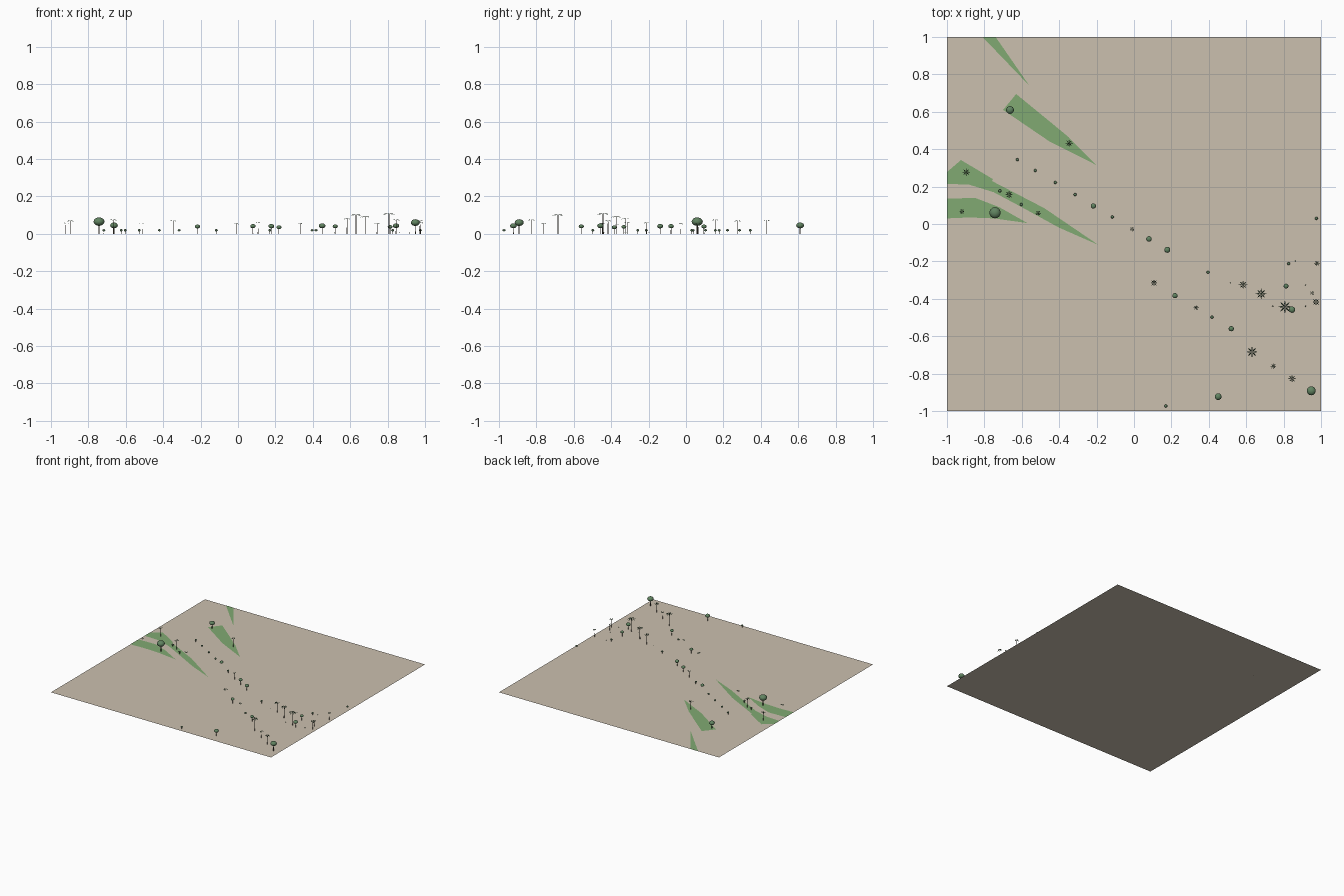
import bpy, bmesh
from math import sin, cos, pi
from mathutils import Matrix, Vector

if "Cube" in bpy.data.objects:
    bpy.data.objects.remove(bpy.data.objects["Cube"])


def material(name, rgb):
    m = bpy.data.materials.new(name)
    m.diffuse_color = (*rgb, 1)
    m.use_nodes = True
    m.node_tree.nodes["Principled BSDF"].inputs["Base Color"].default_value = m.diffuse_color
    return m


SAND = material("sand", (0.60, 0.53, 0.43))
GRASS = material("grass", (0.22, 0.40, 0.17))
LEAF = material("leaf", (0.12, 0.23, 0.12))
FROND = material("frond", (0.06, 0.11, 0.06))
BARK = material("bark", (0.10, 0.08, 0.06))


def finish(bm, name, mat, smooth=False):
    me = bpy.data.meshes.new(name)
    for f in bm.faces:
        f.smooth = smooth
    bm.to_mesh(me)
    bm.free()
    me.materials.append(mat)
    ob = bpy.data.objects.new(name, me)
    bpy.context.collection.objects.link(ob)
    return ob


def flat(name, pts, z, mat):
    bm = bmesh.new()
    f = bm.faces.new([bm.verts.new((x, y, z)) for x, y in pts])
    f.normal_update()
    if f.normal.z < 0:
        f.normal_flip()
    bmesh.ops.triangulate(bm, faces=bm.faces[:])
    finish(bm, name, mat)


def trunk(name, x, y, h, r):
    bm = bmesh.new()
    bmesh.ops.create_cone(bm, cap_ends=True, segments=6, radius1=r, radius2=r * 0.7,
                          depth=h, matrix=Matrix.Translation((x, y, h / 2)))
    finish(bm, name, BARK)


def round_tree(name, x, y, r, h):
    trunk(name + "_trunk", x, y, h, r * 0.12)
    bm = bmesh.new()
    bmesh.ops.create_uvsphere(bm, u_segments=14, v_segments=8, radius=r,
                              matrix=Matrix.Translation((x, y, h)) @ Matrix.Diagonal((1, 1, 0.75, 1)))
    finish(bm, name + "_canopy", LEAF, True)


def palm(name, x, y, r, h):
    trunk(name + "_trunk", x, y, h, r * 0.09)
    bm = bmesh.new()
    for i in range(8):
        a = 2 * pi * i / 8
        d, s = Vector((cos(a), sin(a), 0)), Vector((-sin(a), cos(a), 0))
        c = Vector((x, y, h))

        def v(along, side, up):
            return bm.verts.new(c + d * along * r + s * side * r + Vector((0, 0, up * r)))
        base, left, mid = v(0, 0, 0), v(0.55, 0.13, 0.06), v(0.55, 0, 0.14)
        right, tip = v(0.55, -0.13, 0.06), v(1.05, 0, -0.16)
        for tri in ((base, mid, left), (base, right, mid), (left, mid, tip), (mid, right, tip)):
            bm.faces.new(tri)
    finish(bm, name + "_fronds", FROND)


# Ground sheet
flat("ground", [(-1, -1), (1, -1), (1, 1), (-1, 1)], 0, SAND)

# Tapering grass strips
strips = [
    [(-.81, 1), (-.74, 1), (-.56, .74)],
    [(-.63, .695), (-.465, .56), (-.35, .465), (-.203, .316), (-.45, .44), (-.70, .61)],
    [(-1, .278), (-.925, .342), (-.754, .24), (-.76, .23), (-.48, .085), (-.19, -.112),
     (-.4, -.02), (-.6, .09), (-.75, .17), (-.88, .21), (-1, .215)],
    [(-1, .135), (-.85, .14), (-.72, .09), (-.57, .005), (-.75, .03), (-.88, .035), (-1, .03)],
]
for i, pts in enumerate(strips):
    flat(f"grass_strip_{i}", pts, 0.001, GRASS)

# Round trees: x, y, canopy radius, canopy height
trees = [(-.663, .61, .021, .045), (-.743, .06, .03, .065), (-.217, .096, .014, .039),
         (.08, -.08, .015, .041), (.178, -.138, .016, .041), (.219, -.383, .014, .035),
         (.52, -.56, .014, .04), (.813, -.332, .013, .037), (.845, -.458, .017, .043),
         (.948, -.892, .024, .06), (.45, -.923, .018, .043)]
for i, t in enumerate(trees):
    round_tree(f"round_tree_{i}", *t)

# Small shrubs and saplings
shrubs = [(-.624, .344), (-.528, .286), (-.42, .222), (-.315, .157), (-.116, .038),
          (-.717, .177), (-.603, .104), (.396, -.258), (.417, -.498), (.17, -.973),
          (.827, -.212), (.975, .03)]
for i, (x, y) in enumerate(shrubs):
    round_tree(f"shrub_{i}", x, y, .008, .019)
sprouts = [(.517, -.315), (.864, -.198), (.918, -.327), (.742, -.439), (.918, -.44)]
for i, (x, y) in enumerate(sprouts):
    round_tree(f"sprout_{i}", x, y, .003, .008)

# Palms: x, y, crown radius, height
palms = [(-.897, .277, .02, .068), (-.92, .067, .016, .057), (-.668, .157, .021, .073),
         (-.513, .058, .016, .057), (-.347, .432, .02, .07), (.107, -.315, .019, .06),
         (.332, -.448, .015, .055), (.583, -.325, .023, .08), (.68, -.373, .028, .09),
         (.631, -.684, .03, .1), (.807, -.443, .034, .105), (.745, -.76, .016, .055),
         (.845, -.827, .021, .073), (.973, -.417, .02, .068), (.978, -.21, .016, .058),
         (-.01, -.027, .014, .053), (.952, -.369, .013, .05)]
for i, p in enumerate(palms):
    palm(f"palm_{i}", *p)
